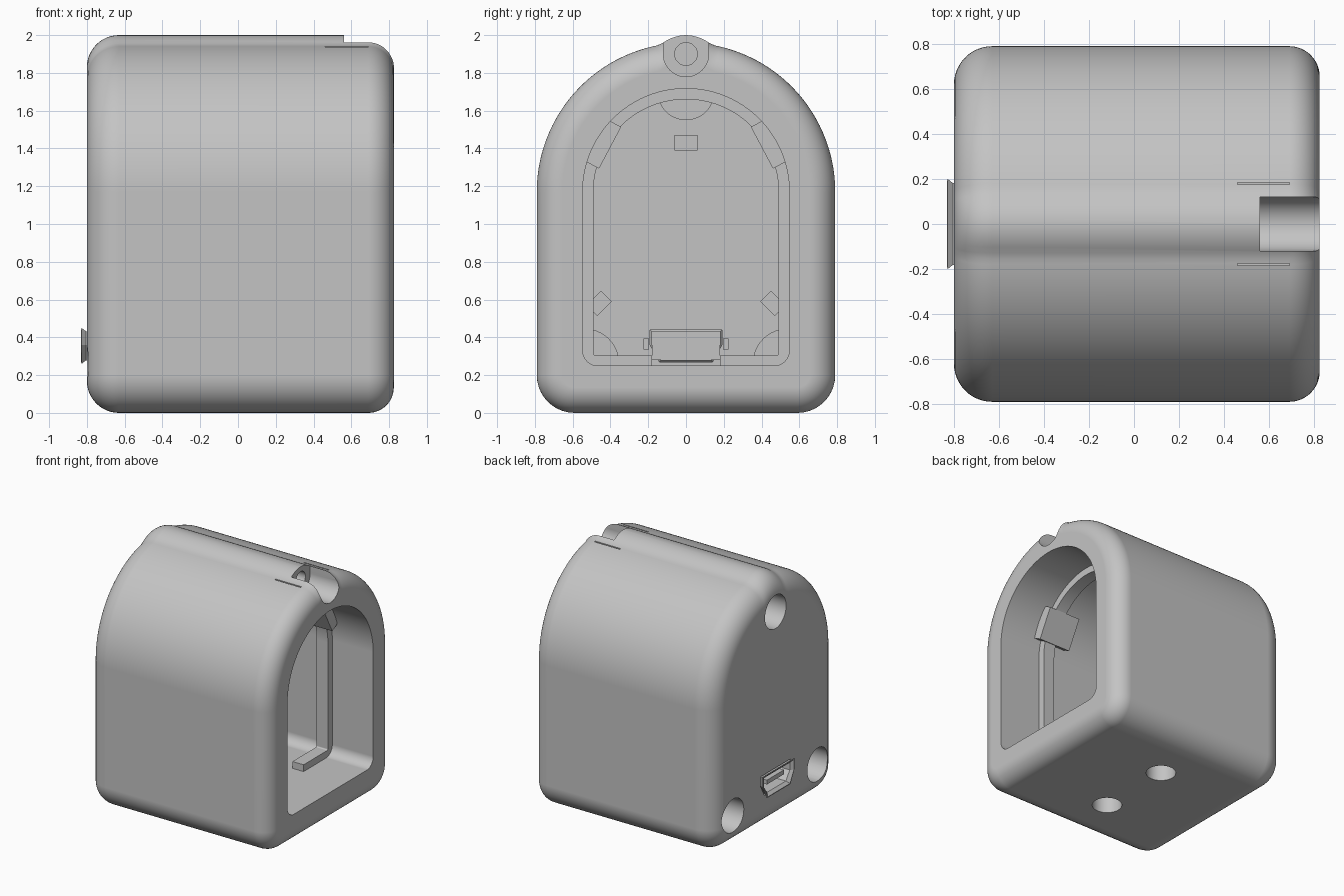
import bpy, bmesh, math
from math import sin, cos, pi
from mathutils import Matrix

cube = bpy.data.objects.get("Cube")
if cube:
    bpy.data.objects.remove(cube, do_unlink=True)

grey = bpy.data.materials.new("plain grey")
grey.use_nodes = True
colour = (0.55, 0.55, 0.55, 1)
grey.diffuse_color = colour
grey.node_tree.nodes["Principled BSDF"].inputs["Base Color"].default_value = colour

SPRING = 1.17  # height where the arch starts


def finish(name, bm):
    bmesh.ops.recalc_face_normals(bm, faces=bm.faces)
    mesh = bpy.data.meshes.new(name)
    bm.to_mesh(mesh)
    bm.free()
    mesh.materials.append(grey)
    obj = bpy.data.objects.new(name, mesh)
    bpy.context.collection.objects.link(obj)
    return obj


def loft(name, rings, closed=False):
    """Skin rings of (x, [(y, z), ...]); cap the ends, or join last to first."""
    bm = bmesh.new()
    loops = [[bm.verts.new((x, y, z)) for y, z in pts] for x, pts in rings]
    pairs = list(zip(loops, loops[1:]))
    if closed:
        pairs.append((loops[-1], loops[0]))
    else:
        bm.faces.new(loops[0])
        bm.faces.new(loops[-1])
    for a, b in pairs:
        for i in range(len(a)):
            j = (i + 1) % len(a)
            bm.faces.new((a[i], a[j], b[j], b[i]))
    return finish(name, bm)


def prism(name, pts, x0, x1):
    return loft(name, [(x0, pts), (x1, pts)])


def arc(cy, cz, r, a0, a1, n):
    return [(cy + r * cos(a0 + (a1 - a0) * i / n), cz + r * sin(a0 + (a1 - a0) * i / n))
            for i in range(n + 1)]


def arch(w, bottom, r, bump=0.0, n=96):
    """Arched door outline with rounded lower corners and an optional top ridge."""
    top = [(y, z + bump * max(0, 1 - (y / 0.14) ** 2) if z > SPRING else z)
           for y, z in arc(0, SPRING, w, 0, pi, n)]
    return (arc(w - r, bottom + r, r, -pi / 2, 0, 10) + top
            + arc(r - w, bottom + r, r, pi, 1.5 * pi, 10))


def rod(name, y, z, r, x0, x1):
    return prism(name, arc(y, z, r, 0, 2 * pi, 48)[:-1], x0, x1)


def box(name, centre, size, tilt=0):
    bm = bmesh.new()
    bmesh.ops.create_cube(bm, size=1)
    bm.transform(Matrix.Translation(centre) @ Matrix.Rotation(tilt, 4, 'X')
                 @ Matrix.Diagonal((*size, 1)))
    return finish(name, bm)


def combine(obj, other, operation='DIFFERENCE'):
    mod = obj.modifiers.new("combine", 'BOOLEAN')
    mod.operation = operation
    mod.solver = 'EXACT'
    mod.object = other
    bpy.context.view_layer.objects.active = obj
    bpy.ops.object.modifier_apply(modifier=mod.name)
    bpy.data.objects.remove(other, do_unlink=True)


def smooth(obj):
    bpy.ops.object.select_all(action='DESELECT')
    obj.select_set(True)
    bpy.context.view_layer.objects.active = obj
    bpy.ops.object.shade_smooth_by_angle(angle=math.radians(30))
    mod = obj.modifiers.new("weighted normals", 'WEIGHTED_NORMAL')
    mod.keep_sharp = True


# Housing shell: arched outline with rounded end edges
rings = []
STEPS = 12
for end, sign, radius in ((-0.8, 1, 0.17), (0.825, -1, 0.135)):
    side = []
    for i in range(STEPS + 1):
        t = pi / 2 * i / STEPS
        d = radius * (1 - sin(t))
        side.append((end + sign * radius * (1 - cos(t)),
                     arch(0.79 - d, d, 0.2 - d, 0.04)))
    rings += side if sign > 0 else side[::-1]
housing = loft("housing", rings)

# Interior cavity, open at the +x end
combine(housing, prism("cavity", arch(0.547, 0.25, 0.08), -0.7, 0.95))

# Screw bosses on the end wall
screws = ((0, 1.7, 0.15), (-0.54, 0.26, 0.187), (0.54, 0.26, 0.187))
for y, z, r in screws:
    combine(housing, rod("boss", y, z, r, -0.74, -0.3), 'UNION')
for y, z, r in screws:
    combine(housing, rod("screw_hole", y, z, 0.135, -0.95, -0.38))

# Hinge channel, pin hole and slits on top
combine(housing, rod("channel", 0, 1.9, 0.12, 0.56, 0.95))
combine(housing, box("channel_top", (0.76, 0, 2.0), (0.4, 0.238, 0.2)))
combine(housing, rod("pin_hole", 0, 1.9, 0.06, 0.0, 0.6))
for s in (-1, 1):
    combine(housing, box("slit", (0.575, s * 0.18, 1.93), (0.23, 0.01, 0.14)))

# Mounting holes in the base
for s in (-1, 1):
    bm = bmesh.new()
    bmesh.ops.create_cone(bm, cap_ends=True, segments=48, radius1=0.11,
                          radius2=0.11, depth=0.5,
                          matrix=Matrix.Translation((0, s * 0.31, 0.1)))
    combine(housing, finish("base_hole", bm))


# Connector port through the end wall
def port(g):
    return [(-0.17 - g, 0.42 + g), (0.17 + g, 0.42 + g), (0.17 + g, 0.36),
            (0.12 + g, 0.29 - g), (-0.12 - g, 0.29 - g), (-0.17 - g, 0.36)]


combine(housing, prism("port_opening", port(0.02), -0.9, -0.6))
smooth(housing)

shell = loft("connector_shell", [(-0.6, port(0.012)), (-0.805, port(0.012)),
                                 (-0.828, port(0.03)), (-0.83, port(0.022)),
                                 (-0.808, port(0)), (-0.6, port(0))], closed=True)
box("connector_tongue", (-0.7, 0, 0.365), (0.2, 0.22, 0.035))
box("connector_back", (-0.61, 0, 0.355), (0.02, 0.36, 0.15))

# Inner retaining rib, open in the middle of the floor
rib = prism("retaining_rib", arch(0.555, 0.24, 0.08), 0.36, 0.46)
combine(rib, prism("rib_inner", arch(0.49, 0.305, 0.01), 0.2, 0.6))
combine(rib, box("rib_gap", (0.4, 0, 0.28), (0.5, 0.36, 0.12)))
smooth(rib)

# Mirrored clip blocks, wall tabs and pegs
for s, label in ((1, "left"), (-1, "right")):
    a = math.radians(28)
    box("clip_block_" + label, (0.38, s * 0.51 * cos(a), SPRING + 0.02 + 0.51 * sin(a)),
        (0.28, 0.11, 0.25), s * a)
    box("corner_tab_" + label, (-0.66, s * 0.46, 0.58), (0.12, 0.08, 0.11), s * pi / 4)
    box("peg_" + label, (-0.67, s * 0.21, 0.365), (0.1, 0.03, 0.06))
box("top_tab", (-0.66, 0, 1.43), (0.12, 0.12, 0.08))
